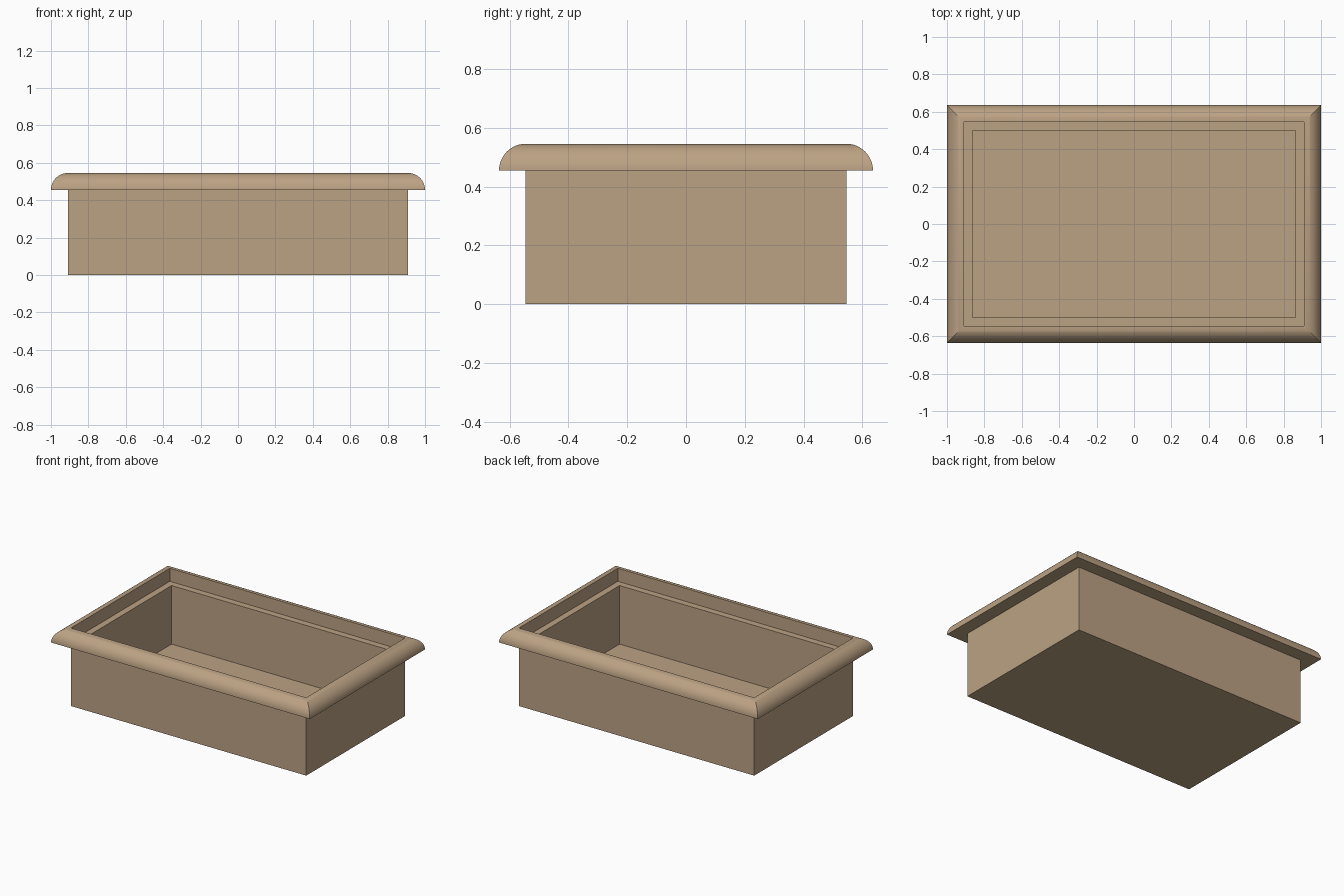
import bpy, math

if "Cube" in bpy.data.objects:
    bpy.data.objects.remove(bpy.data.objects["Cube"])

U = 1 / 22            # wall thickness, the module for all sizes
HX, HY = 20 * U, 12 * U   # half size of the box body
H = 10 * U            # body height
R = 2 * U             # rim radius

mat = bpy.data.materials.new("tan_wood")
mat.diffuse_color = (0.50, 0.36, 0.23, 1)
mat.use_nodes = True
mat.node_tree.nodes["Principled BSDF"].inputs["Base Color"].default_value = mat.diffuse_color


def rect_sweep(name, profile, closed):
    """Sweep (offset, z) profile points around the box rectangle with mitred corners."""
    verts, faces = [], []
    for d, z in profile:
        x, y = HX + d, HY + d
        verts += [(-x, -y, z), (x, -y, z), (x, y, z), (-x, y, z)]
    n = len(profile)
    for i in range(n if closed else n - 1):
        a, b = 4 * i, 4 * ((i + 1) % n)
        for k in range(4):
            m = (k + 1) % 4
            faces.append((a + k, a + m, b + m, b + k))
    if not closed:    # cap underside and inner floor
        e = 4 * (n - 1)
        faces += [(3, 2, 1, 0), (e, e + 1, e + 2, e + 3)]
    mesh = bpy.data.meshes.new(name)
    mesh.from_pydata(verts, [], faces)
    mesh.materials.append(mat)
    obj = bpy.data.objects.new(name, mesh)
    bpy.context.collection.objects.link(obj)
    return obj


# Open box: outer wall, top ledge, inner wall, floor
rect_sweep("box_body", [(0, 0), (0, H), (-U, H), (-U, U)], closed=False)

# Quarter-round rim with flat underside and upright inner face
STEPS = 16
arc = [(R * math.cos(t), H + R * math.sin(t))
       for t in (math.pi / 2 * i / STEPS for i in range(STEPS + 1))]
arc[-1] = (0, H + R)
rim = rect_sweep("rounded_rim", [(0, H)] + arc, closed=True)

# Smooth the rounded face, keep the mitres and edges crisp
bpy.context.view_layer.objects.active = rim
rim.select_set(True)
bpy.ops.object.shade_smooth_by_angle(angle=math.radians(20))
# The mitres flatten out near the top, so mark them sharp explicitly
sharp = rim.data.attributes.get("sharp_edge")
if sharp is None:
    sharp = rim.data.attributes.new("sharp_edge", 'BOOLEAN', 'EDGE')
for e in rim.data.edges:
    a, b = e.vertices
    if a % 4 == b % 4:
        sharp.data[e.index].value = True
